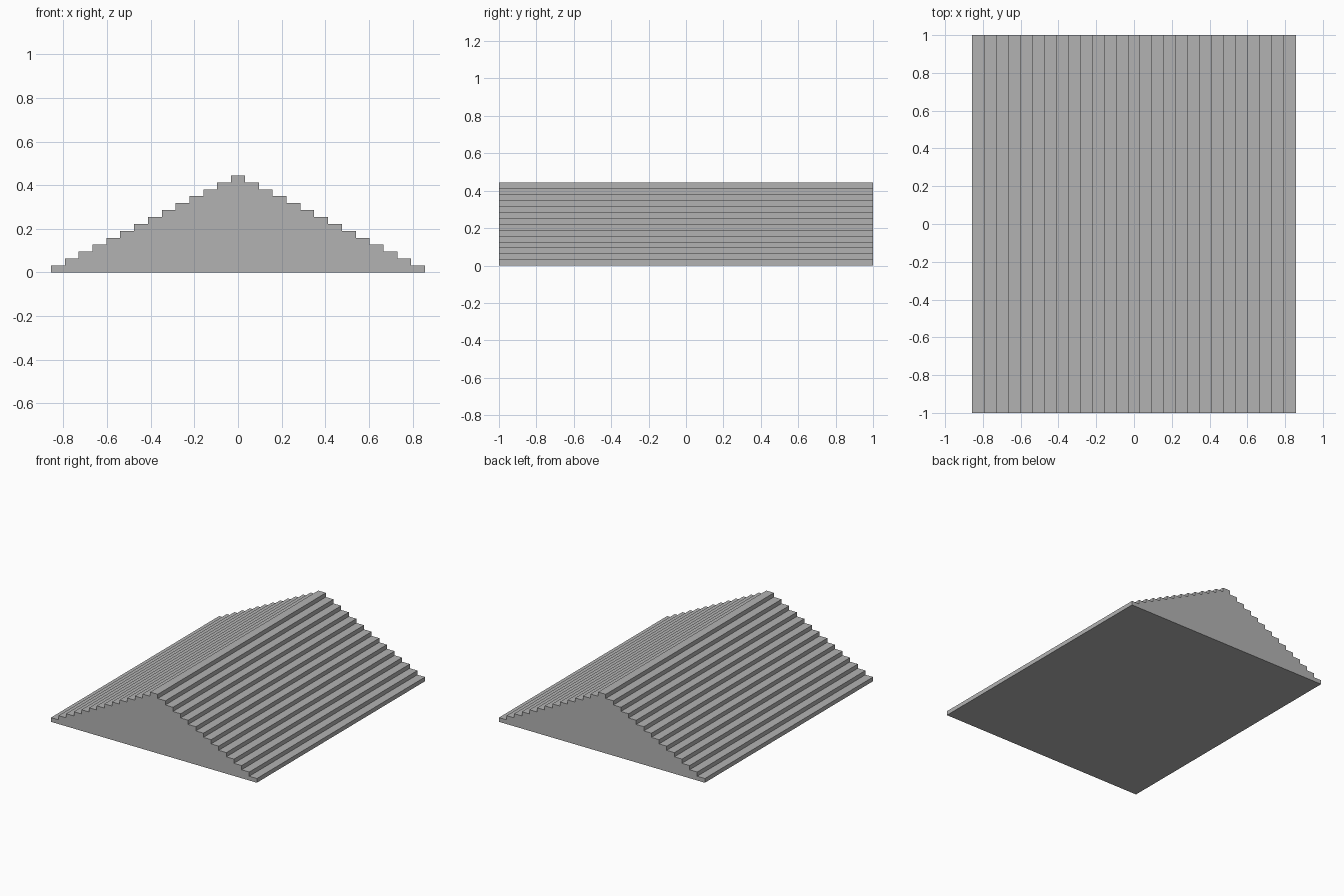
import bpy
import bmesh

cube = bpy.data.objects.get("Cube")
if cube:
    bpy.data.objects.remove(cube, do_unlink=True)

# Proportions: each step is one unit high and one unit deep per two units of width
LEVELS = 14
UNIT = 2 / 63
HALF_LENGTH = 1.0

# Plain grey stone
grey = bpy.data.materials.new("grey_stone")
grey.use_nodes = True
colour = (0.45, 0.45, 0.45, 1)
grey.diffuse_color = colour
grey.node_tree.nodes["Principled BSDF"].inputs["Base Color"].default_value = colour

# Stepped gable profile: climb the right side, then mirror it for the left
right = []
for level in range(LEVELS):
    x = (2 * (LEVELS - level) - 1) * UNIT
    right += [(x, level * UNIT), (x, (level + 1) * UNIT)]
profile = right + [(-x, z) for x, z in reversed(right)]

# Extrude the profile from front to back
bm = bmesh.new()
front = bm.faces.new([bm.verts.new((x, -HALF_LENGTH, z)) for x, z in profile])
result = bmesh.ops.extrude_face_region(bm, geom=[front], use_keep_orig=True)
back_verts = [g for g in result["geom"] if isinstance(g, bmesh.types.BMVert)]
bmesh.ops.translate(bm, verts=back_verts, vec=(0, 2 * HALF_LENGTH, 0))
bmesh.ops.recalc_face_normals(bm, faces=bm.faces)

mesh = bpy.data.meshes.new("stepped_roof")
bm.to_mesh(mesh)
bm.free()
mesh.materials.append(grey)
roof = bpy.data.objects.new("stepped_roof", mesh)
bpy.context.collection.objects.link(roof)
